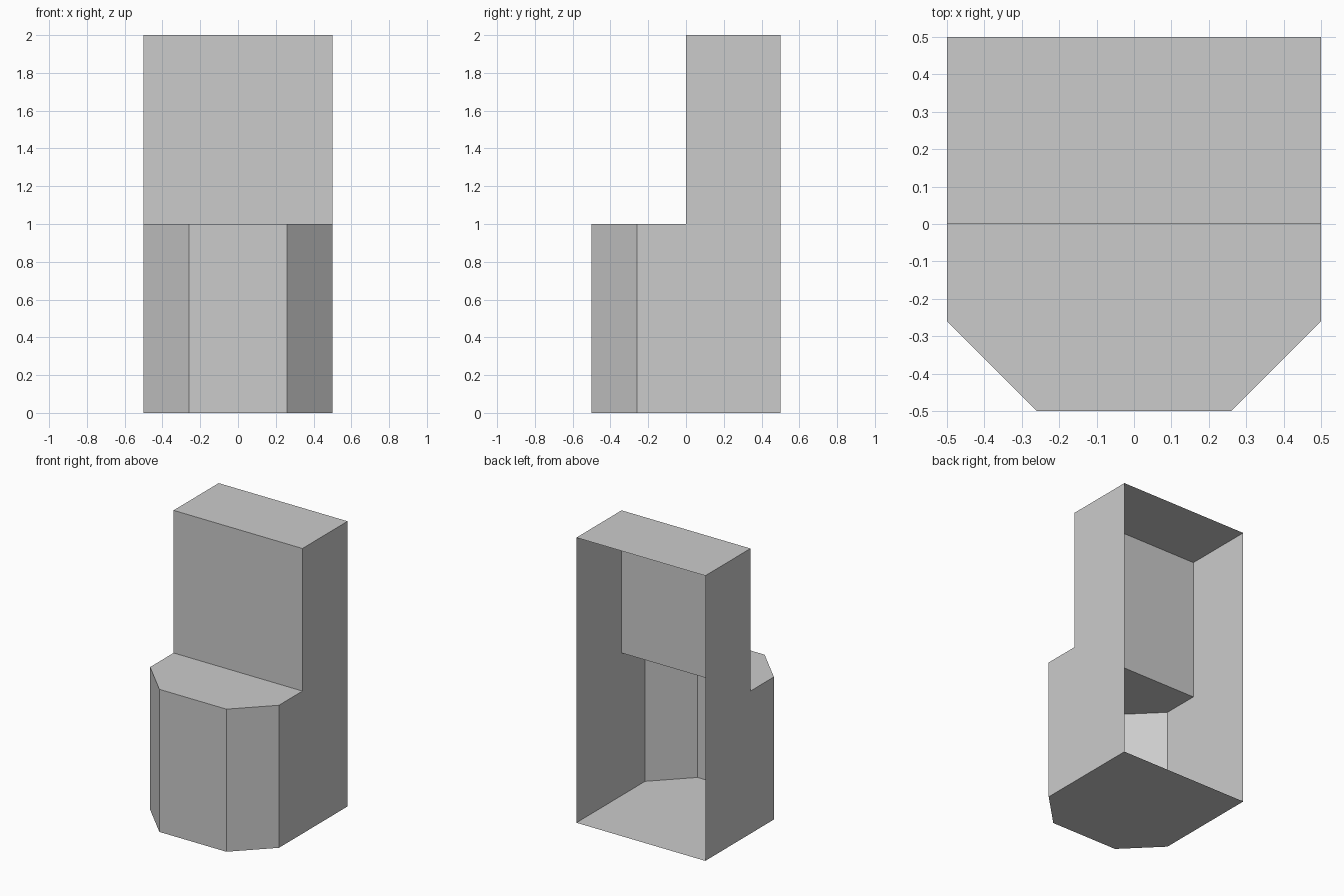
import bpy, bmesh

if "Cube" in bpy.data.objects:
    bpy.data.objects.remove(bpy.data.objects["Cube"])

grey = bpy.data.materials.new("plain_grey")
grey.diffuse_color = (0.6, 0.6, 0.6, 1)
grey.use_nodes = True
grey.node_tree.nodes["Principled BSDF"].inputs["Base Color"].default_value = grey.diffuse_color


def outline(front, back, cut=0.0):
    """Open plan outline, from back left round the front to back right."""
    left = [(-0.5, back), (-0.5, front + cut)]
    if cut:
        left.append((-0.5 + cut, front))
    return left + [(-x, y) for x, y in reversed(left)]


def shell(name, plan, bottom, top, floor=None, roof=None):
    """Thin walls along an open outline, with optional floor and roof faces."""
    bm = bmesh.new()

    def face(points):
        bm.faces.new([bm.verts.new(p) for p in points])

    for (ax, ay), (bx, by) in zip(plan, plan[1:]):
        face([(ax, ay, bottom), (bx, by, bottom), (bx, by, top), (ax, ay, top)])
    if floor:
        face([(x, y, bottom) for x, y in reversed(floor)])
    if roof:
        face([(x, y, top) for x, y in roof])
    bmesh.ops.remove_doubles(bm, verts=bm.verts, dist=0.0001)
    mesh = bpy.data.meshes.new(name)
    bm.to_mesh(mesh)
    bm.free()
    mesh.materials.append(grey)
    bpy.context.collection.objects.link(bpy.data.objects.new(name, mesh))


# Lower body: chamfered front, open back, ledge only in front of the tall part
base = outline(-0.5, 0.5, 0.24)
shell("lower_body", base, 0, 1, floor=base, roof=outline(-0.5, 0, 0.24))

# Upper body: half-depth box, open at the back and into the lower body
tall = outline(0, 0.5)
shell("upper_body", tall, 1, 2, roof=tall)
